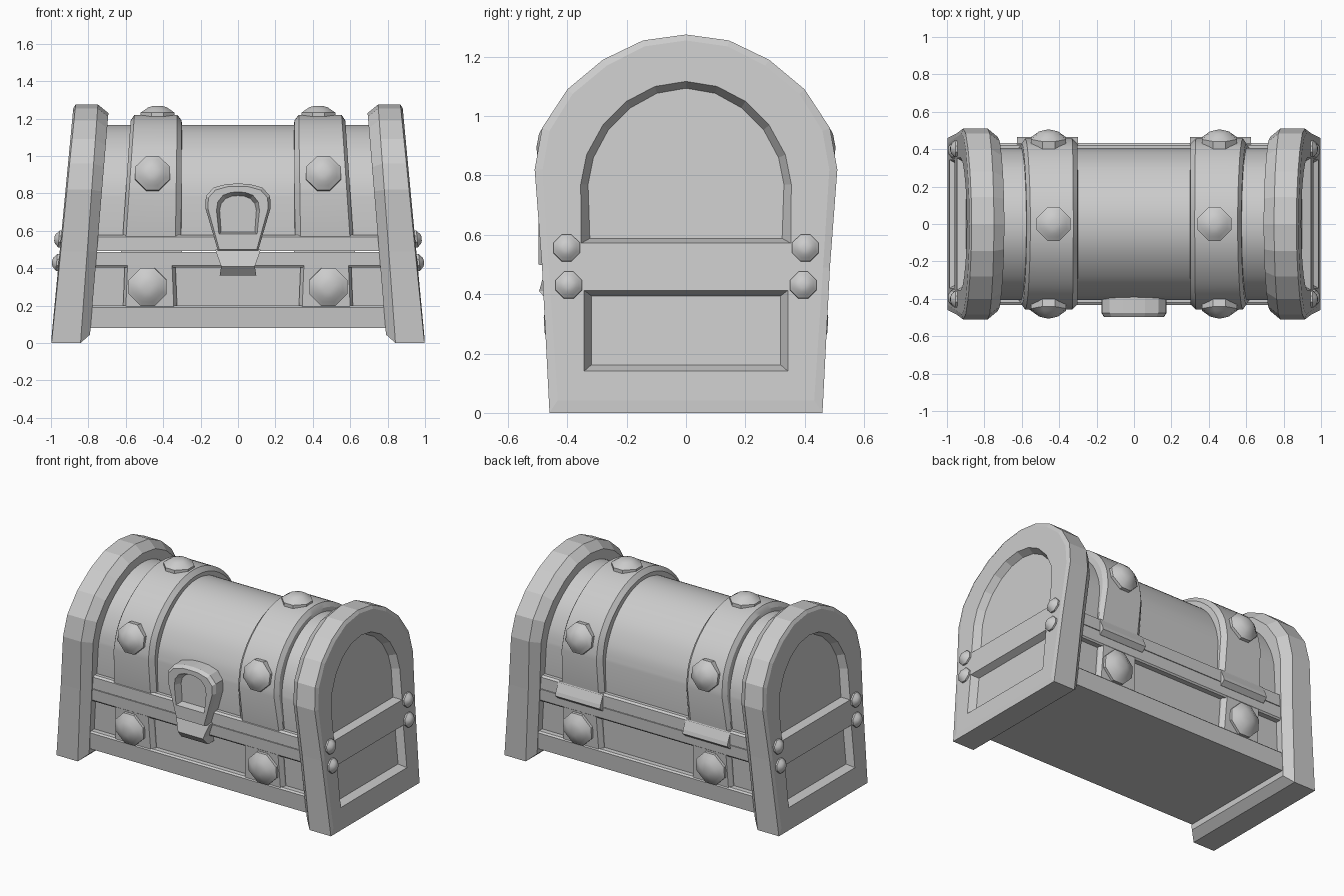
import bpy, bmesh, math
from mathutils import Vector

if "Cube" in bpy.data.objects:
    bpy.data.objects.remove(bpy.data.objects["Cube"])

grey = bpy.data.materials.new("plain grey")
grey.diffuse_color = (0.6, 0.6, 0.6, 1)
grey.use_nodes = True
grey.node_tree.nodes["Principled BSDF"].inputs["Base Color"].default_value = grey.diffuse_color


def loft(name, rings, smooth=0):
    """Closed solid through rings of equal point count."""
    bm = bmesh.new()
    loops = [[bm.verts.new(p) for p in ring] for ring in rings]
    n = len(loops[0])
    for a, b in zip(loops, loops[1:]):
        for i in range(n):
            j = (i + 1) % n
            bm.faces.new((a[i], a[j], b[j], b[i]))
    bm.faces.new(loops[0])
    bm.faces.new(loops[-1])
    bmesh.ops.recalc_face_normals(bm, faces=bm.faces)
    me = bpy.data.meshes.new(name)
    bm.to_mesh(me)
    bm.free()
    me.materials.append(grey)
    ob = bpy.data.objects.new(name, me)
    bpy.context.collection.objects.link(ob)
    if smooth:
        bpy.ops.object.select_all(action='DESELECT')
        ob.select_set(True)
        bpy.context.view_layer.objects.active = ob
        bpy.ops.object.shade_smooth_by_angle(angle=math.radians(smooth))
    return ob


def mirrored(half):
    """Half outline (first coordinate positive) to a full symmetric outline."""
    return half + [(-a, b) for a, b in reversed(half) if a > 1e-6]


def rounded(half, steps=3):
    """Smooth the arch part of a half outline with a Catmull-Rom curve."""
    pts = mirrored(half)
    n = len(half)
    out = [half[0]]
    for i in range(1, n - 1):
        p = [Vector(pts[k]) for k in (max(i - 1, 1), i, i + 1, i + 2)]
        for s in range(steps):
            t = s / steps
            v = 0.5 * (2 * p[1] + (p[2] - p[0]) * t
                       + (2 * p[0] - 5 * p[1] + 4 * p[2] - p[3]) * t * t
                       + (3 * p[1] - p[0] - 3 * p[2] + p[3]) * t ** 3)
            out.append((v.x, v.y))
    return out + [half[-1]]


def stations(layers, side):
    """Rings in the y-z plane; each layer is (half outline, x at floor, lean)."""
    return [[(side * (x0 - lean * z), y, z) for y, z in mirrored(h)]
            for h, x0, lean in layers]


def stud(name, pos, normal, r, h):
    """Diamond plate with cut corners and a domed middle."""
    nrm = Vector(normal).normalized()
    up = Vector((0, 0, 1)) if abs(nrm.z) < 0.9 else Vector((0, 1, 0))
    u = up.cross(nrm).normalized()
    v = nrm.cross(u)
    c = 0.36
    octagon = [(1, -c), (1, c), (c, 1), (-c, 1), (-1, c), (-1, -c), (-c, -1), (c, -1)]
    # blend the square into a diamond: tips on the axes, long slanted edges
    rings = []
    for k, d in ((1, -0.5), (1, 0.35), (0.76, 0.62), (0.55, 0.86), (0.25, 1.0)):
        rings.append([Vector(pos) + r * k * (a * u + b * v) + nrm * h * d
                      for a, b in octagon])
    loft(name, rings, 38)


# outlines of the ends
lid_out = [(.485, .49), (.51, .82), (.485, .96), (.40, 1.09), (.28, 1.19), (.145, 1.255), (0, 1.275)]
lid_in = [(.44, .49), (.465, .81), (.44, .94), (.365, 1.055), (.255, 1.15), (.135, 1.21), (0, 1.23)]
lid_face = [(.462, .49), (.483, .82), (.46, .95), (.382, 1.075), (.267, 1.17), (.14, 1.235), (0, 1.255)]
arch_rim = [(.353, .572), (.355, .77), (.335, .87), (.28, .97), (.20, 1.05), (.105, 1.10), (0, 1.117)]
arch_floor = [(.324, .588), (.33, .77), (.312, .86), (.262, .953), (.187, 1.028), (.098, 1.077), (0, 1.094)]
base_out = [(.46, 0), (.485, .49)]
base_in = [(.415, .045), (.44, .49)]
base_face = [(.432, .042), (.462, .49)]
box_rim = [(.343, .141), (.343, .413)]
box_floor = [(.319, .162), (.319, .394)]

# arches of the barrel lid and its straps
barrel = [(.395, .52), (.405, .78), (.383, .88), (.32, 1.0), (.225, 1.09), (.115, 1.148), (0, 1.167)]
strap_top = [(.428, .55), (.458, .80), (.434, .93), (.36, 1.05), (.25, 1.142), (.13, 1.20), (0, 1.22)]
strap_edge = [(.405, .55), (.43, .80), (.408, .92), (.34, 1.03), (.235, 1.12), (.122, 1.172), (0, 1.19)]
strap_foot = [(.37, .55), (.38, .78), (.36, .87), (.30, .98), (.21, 1.07), (.11, 1.125), (0, 1.14)]

for side, tag in ((-1, "left"), (1, "right")):
    for part, o, i, f, rim, floor in (
            ("lid_end", lid_out, lid_in, lid_face, arch_rim, arch_floor),
            ("base_end", base_out, base_in, base_face, box_rim, box_floor)):
        loft(f"{part}_{tag}", stations([
            (i, .795, .083), (o, .842, .073), (o, .997, .101),
            (f, 1.0, .095), (rim, 1.0, .095), (floor, .955, .095)], side))

    # curved lid straps
    loft(f"lid_strap_{tag}", stations([
        (rounded(strap_foot), .305, .005), (rounded(strap_edge), .307, .005),
        (rounded(strap_top), .343, .015), (rounded(strap_top), .637, .068),
        (rounded(strap_edge), .655, .068), (rounded(strap_foot), .655, .068)], side), 30)

    # studs on the end boards
    for y in (-1, 1):
        stud(f"end_stud_upper_{tag}", (side * .945, y * .402, .555), (side, 0, .095), .045, .037)
        stud(f"end_stud_lower_{tag}", (side * .957, y * .395, .43), (side, 0, .095), .045, .037)
        # lid and base studs, front and back
        stud(f"lid_stud_{tag}", (side * .457, y * .436, .905), (0, y, .19), .093, .065)
        stud(f"base_stud_{tag}", (side * .483, y * .418, .30), (0, y, -.06), .102, .06)
        # lower strap plates between the rails
        loft(f"base_strap_{tag}", [
            [(side * x, y * (.34 if k == 0 else d + .06 * (z - .2)), z)
             for x, z in ((a, .18), (b, .18), (b - .01, .43), (a + .01, .43))]
            for k, (a, b, d) in enumerate(((.325, .615, 0), (.325, .615, .39), (.343, .60, .416)))])
    stud(f"top_stud_{tag}", (side * .43, 0, 1.213), (0, 0, 1), .09, .055)

    # back hinge wedge
    loft(f"hinge_{tag}", [[(side * x, y, z) for y, z in
                           ((.40, .47), (.435, .465), (.465, .49), (.458, .515), (.43, .575), (.40, .575))]
                          for x in (.30, .625)])


def beam(name, half_len, outline):
    """Straight piece running between the ends."""
    loft(name, [[(s * half_len, y, z) for y, z in mirrored(outline)] for s in (-1, 1)])


loft("lid_barrel", [[(s * .75, y, z) for y, z in mirrored(rounded(barrel, 4))] for s in (-1, 1)], 30)
beam("base_box", .80, [(.375, .09), (.392, .48)])
beam("bottom_rail", .80, [(.412, .08), (.422, .19), (.412, .20)])
beam("upper_base_rail", .79, [(.422, .405), (.43, .415), (.434, .488)])
beam("lid_rail", .78, [(.434, .492), (.434, .568), (.42, .578)])

# latch: arched loop with a recessed middle
loop_out = [(.108, .495), (.174, .72), (.172, .785), (.13, .832), (.06, .85), (0, .853)]
loop_face = [(.10, .50), (.161, .72), (.158, .777), (.121, .818), (.056, .836), (0, .838)]
loop_rim = [(.102, .583), (.115, .71), (.108, .755), (.08, .79), (.04, .805), (0, .808)]
loop_floor = [(.09, .593), (.098, .71), (.09, .745), (.066, .772), (.034, .785), (0, .788)]
loft("latch_loop", [[(x, y, z) for x, z in mirrored(h)] for h, y in
                    ((loop_out, -.38), (loop_out, -.475), (loop_face, -.497),
                     (loop_rim, -.497), (loop_floor, -.45))])
# latch tongue
loft("latch_tongue", [[(-w, -.39, z), (w, -.39, z), (w, y, z), (-w, y, z)] for w, y, z in
                      ((.098, -.45, .36), (.09, -.495, .41), (.122, -.47, .50))])
